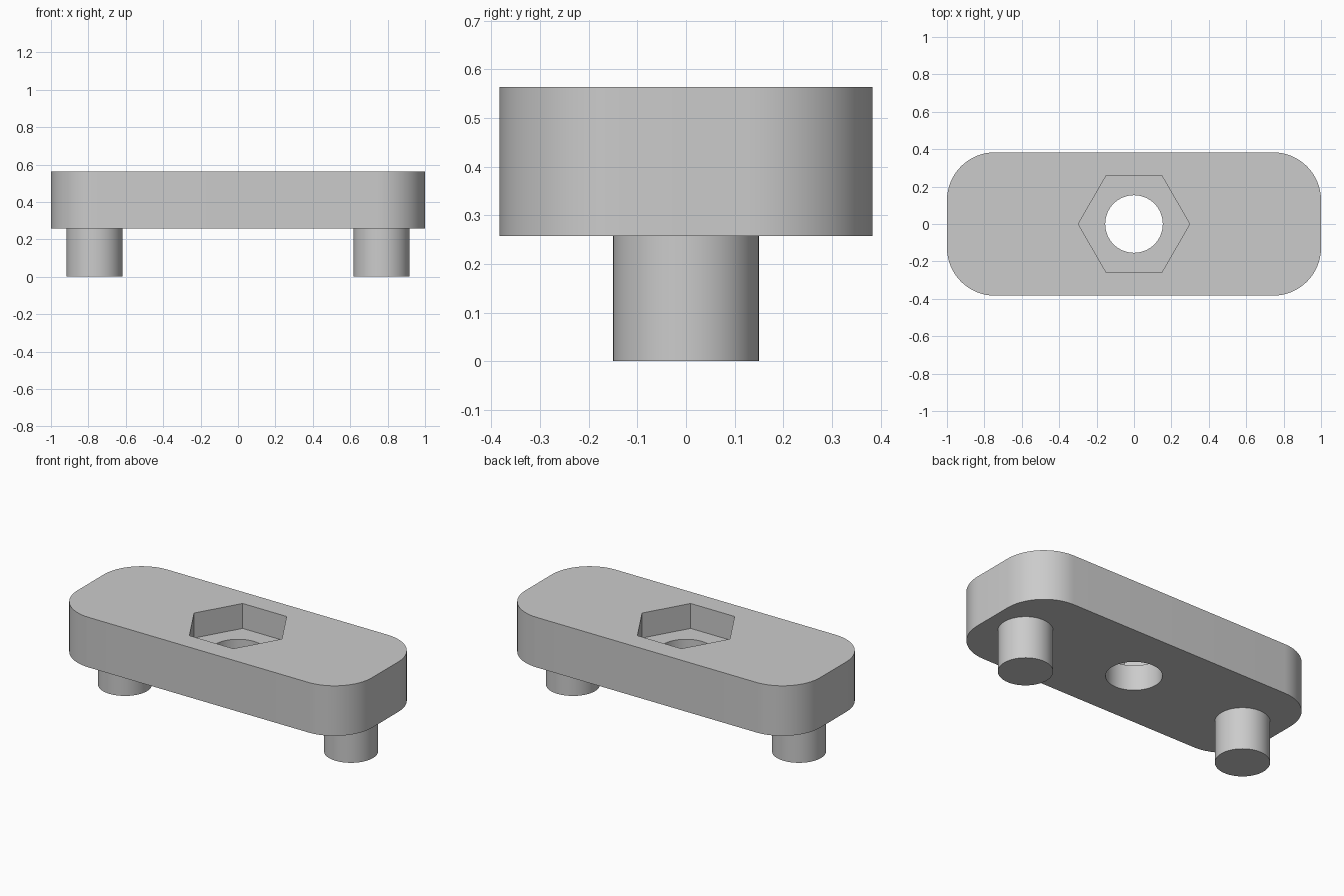
import bpy
import bmesh
from math import cos, sin, pi, radians

default = bpy.data.objects.get("Cube")
if default:
    bpy.data.objects.remove(default, do_unlink=True)

# Main dimensions
BOTTOM, TOP = 0.257, 0.564
POCKET_FLOOR = 0.411
HALF_X, HALF_Y, CORNER = 1.0, 0.383, 0.256
PEG_X, PEG_R = 0.767, 0.15
HOLE_R, HEX_R = 0.154, 0.298

grey = bpy.data.materials.new("light grey")
grey.use_nodes = True
colour = (0.6, 0.6, 0.6, 1)
grey.diffuse_color = colour
grey.node_tree.nodes["Principled BSDF"].inputs["Base Color"].default_value = colour


def prism(name, outline, z0, z1):
    """Extrude a closed outline from z0 to z1."""
    bm = bmesh.new()
    face = bm.faces.new([bm.verts.new((x, y, z0)) for x, y in outline])
    up = bmesh.ops.extrude_face_region(bm, geom=[face])["geom"]
    bmesh.ops.translate(bm, vec=(0, 0, z1 - z0),
                        verts=[v for v in up if isinstance(v, bmesh.types.BMVert)])
    bmesh.ops.recalc_face_normals(bm, faces=bm.faces)
    mesh = bpy.data.meshes.new(name)
    bm.to_mesh(mesh)
    bm.free()
    mesh.materials.append(grey)
    obj = bpy.data.objects.new(name, mesh)
    bpy.context.collection.objects.link(obj)
    return obj


def circle(radius, sides, cx=0):
    return [(cx + radius * cos(2 * pi * i / sides), radius * sin(2 * pi * i / sides))
            for i in range(sides)]


def rounded_rectangle(hx, hy, r, steps=16):
    points = []
    for k, (sx, sy) in enumerate([(1, 1), (-1, 1), (-1, -1), (1, -1)]):
        for i in range(steps + 1):
            a = (k + i / steps) * pi / 2
            points.append((sx * (hx - r) + r * cos(a), sy * (hy - r) + r * sin(a)))
    return points


def smooth(obj):
    bpy.ops.object.select_all(action="DESELECT")
    obj.select_set(True)
    bpy.context.view_layer.objects.active = obj
    bpy.ops.object.shade_smooth_by_angle(angle=radians(30))


# Rounded plate with a hexagonal nut pocket and a through hole
plate = prism("plate", rounded_rectangle(HALF_X, HALF_Y, CORNER), BOTTOM, TOP)
cutters = [prism("nut_pocket_cutter", circle(HEX_R, 6), POCKET_FLOOR, TOP + 0.1),
           prism("bolt_hole_cutter", circle(HOLE_R, 64), BOTTOM - 0.1, TOP + 0.2)]
bpy.context.view_layer.objects.active = plate
for cutter in cutters:
    cutter.hide_render = True
    cut = plate.modifiers.new(cutter.name, "BOOLEAN")
    cut.operation = "DIFFERENCE"
    cut.solver = "EXACT"
    cut.object = cutter
    bpy.ops.object.modifier_apply(modifier=cut.name)
for cutter in cutters:
    bpy.data.objects.remove(cutter, do_unlink=True)
smooth(plate)

# Locating pegs under each end
for side, name in ((1, "left_peg"), (-1, "right_peg")):
    smooth(prism(name, circle(PEG_R, 64, side * PEG_X), 0, BOTTOM))
